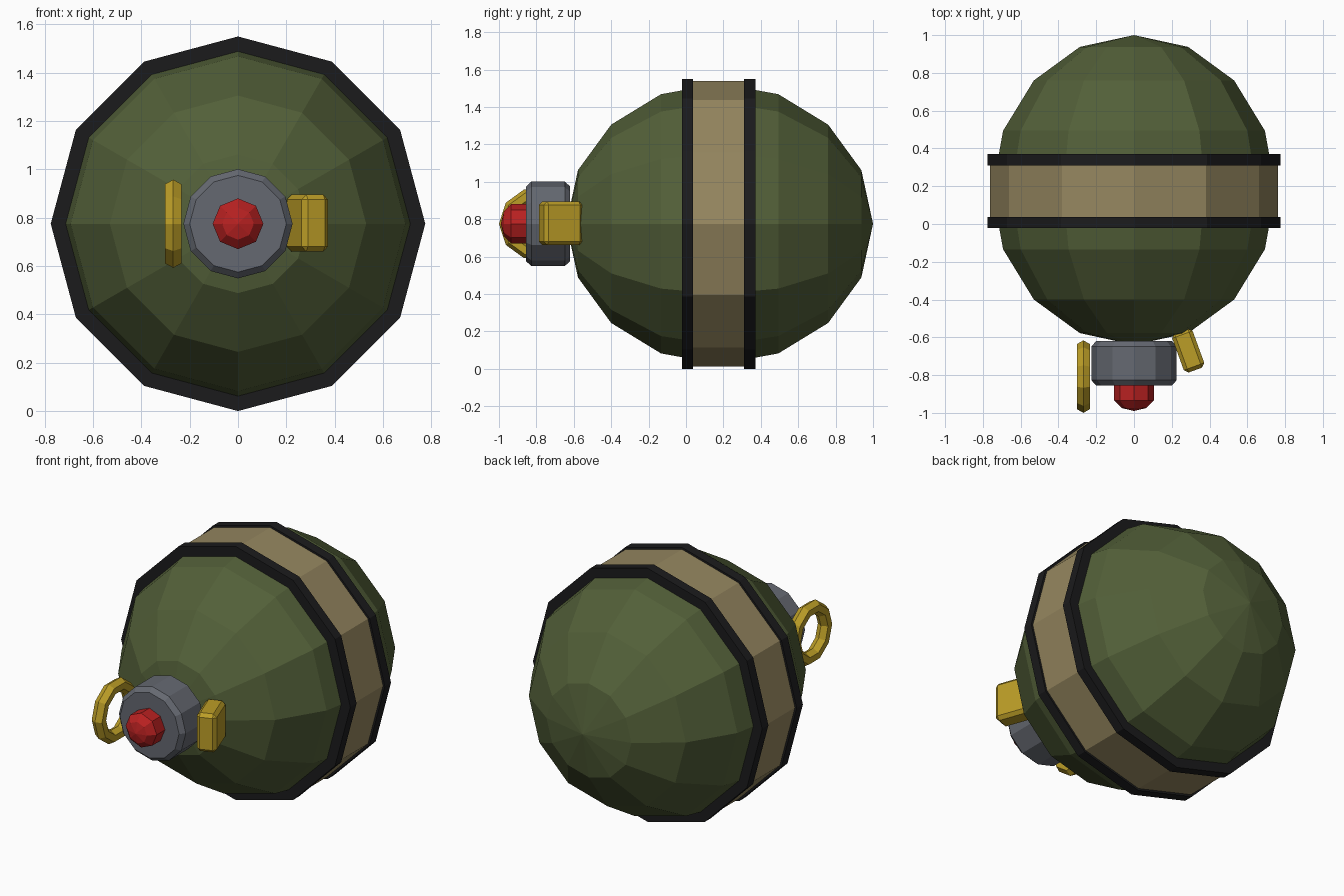
import bpy, bmesh
from math import sin, cos, pi, radians
from mathutils import Matrix, Vector

if "Cube" in bpy.data.objects:
    bpy.data.objects.remove(bpy.data.objects["Cube"])

CZ = 0.775  # height of the main axis, which runs along y


def material(name, rgb):
    m = bpy.data.materials.new(name)
    m.diffuse_color = (*rgb, 1)
    m.use_nodes = True
    m.node_tree.nodes["Principled BSDF"].inputs["Base Color"].default_value = m.diffuse_color
    return m


green = material("olive", (0.085, 0.115, 0.04))
tan = material("tan", (0.30, 0.24, 0.115))
black = material("black", (0.011, 0.011, 0.012))
steel = material("steel", (0.13, 0.14, 0.165))
red = material("red", (0.48, 0.015, 0.015))
gold = material("gold", (0.50, 0.34, 0.02))


def finish(name, bm, mat):
    bmesh.ops.remove_doubles(bm, verts=bm.verts, dist=1e-5)
    bmesh.ops.recalc_face_normals(bm, faces=bm.faces)
    me = bpy.data.meshes.new(name)
    bm.to_mesh(me)
    bm.free()
    me.materials.append(mat)
    ob = bpy.data.objects.new(name, me)
    bpy.context.collection.objects.link(ob)
    return ob


def lathe(name, profile, sides, mat, axis=Matrix.Translation((0, 0, CZ)), closed=False):
    """Spin (radius, y) points about the y axis, first vertex at the top."""
    bm = bmesh.new()
    rings = [[bm.verts.new(axis @ Vector((r * sin(2 * pi * i / sides), y, r * cos(2 * pi * i / sides))))
              for i in range(sides)] for r, y in profile]
    pairs = list(zip(rings, rings[1:]))
    if closed:
        pairs.append((rings[-1], rings[0]))
    for a, b in pairs:
        for i in range(sides):
            j = (i + 1) % sides
            bm.faces.new((a[i], a[j], b[j], b[i]))
    return finish(name, bm, mat)


# Faceted round body
lathe("body", [(0.75 * sin(pi * i / 8), 0.18 - 0.82 * cos(pi * i / 8)) for i in range(9)], 12, green)


# Belt and its two dark rims
def hoop(name, radius, y0, y1, mat):
    lathe(name, [(0.69, y0), (radius, y0), (radius, y1), (0.69, y1)], 12, mat, closed=True)


hoop("belt", 0.763, 0.03, 0.32, tan)
hoop("belt_rim_front", 0.775, -0.022, 0.038, black)
hoop("belt_rim_back", 0.775, 0.311, 0.371, black)

# Fuse cap with chamfered edges
lathe("fuse_cap", [(0, -0.62), (0.20, -0.62), (0.226, -0.648), (0.226, -0.827),
                   (0.20, -0.855), (0, -0.855)], 12, steel)

# Push button
lathe("button", [(0, -0.84), (0.105, -0.84), (0.105, -0.935), (0.066, -0.974), (0, -0.99)], 8, red)

# Pull ring: hexagonal section, ten segments, lying in the yz plane
ring_axis = Matrix.Translation((-0.268, -0.808, CZ)) @ Matrix.Rotation(pi / 2, 4, 'Z')
ring_axis = ring_axis @ Matrix.Rotation(pi / 2, 4, 'Y')
lathe("pull_ring", [(0.152 + 0.04 * cos(pi * k / 3), 0.04 * sin(pi * k / 3)) for k in range(6)],
      10, gold, ring_axis, closed=True)

# Safety lever: chamfered block, turned outward
bm = bmesh.new()
bmesh.ops.create_cube(bm, size=1, matrix=Matrix.Diagonal((0.115, 0.22, 0.235, 1)))
bmesh.ops.bevel(bm, geom=bm.edges[:], offset=0.02, segments=1, affect='EDGES')
lever = finish("safety_lever", bm, gold)
lever.location = (0.287, -0.67, 0.778)
lever.rotation_euler = (0, 0, radians(20))
